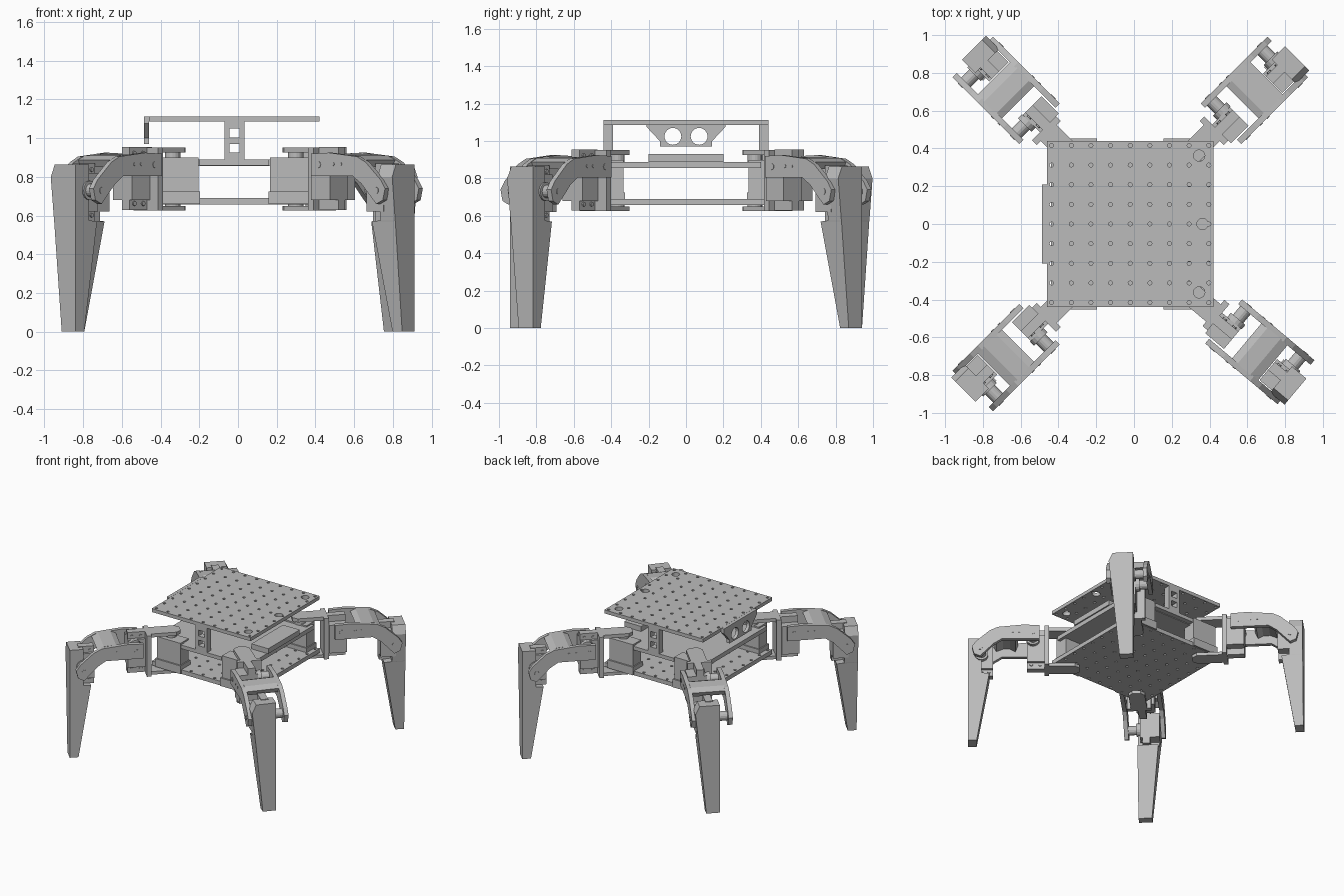
import bpy, bmesh, math
from mathutils import Matrix, Vector

if "Cube" in bpy.data.objects:
    bpy.data.objects.remove(bpy.data.objects["Cube"])

grey = bpy.data.materials.new("plain grey")
grey.use_nodes = True
GREY = (0.5, 0.5, 0.5, 1)
grey.diffuse_color = GREY
grey.node_tree.nodes["Principled BSDF"].inputs["Base Color"].default_value = GREY
CX = -0.02
FRAME = Matrix.Translation((CX, 0, 0))   # current part frame


def finish(name, bm):
    bmesh.ops.recalc_face_normals(bm, faces=bm.faces)
    mesh = bpy.data.meshes.new(name)
    bm.to_mesh(mesh)
    bm.free()
    mesh.materials.append(grey)
    ob = bpy.data.objects.new(name, mesh)
    bpy.context.collection.objects.link(ob)
    ob.matrix_world = FRAME
    return ob


def loft(name, rings):
    """Skin closed rings of equal length and cap both ends."""
    bm = bmesh.new()
    rows = [[bm.verts.new(p) for p in ring] for ring in rings]
    n = len(rows[0])
    for a, b in zip(rows, rows[1:]):
        for i in range(n):
            j = (i + 1) % n
            bm.faces.new((a[i], a[j], b[j], b[i]))
    bm.faces.new(rows[0])
    bm.faces.new(rows[-1])
    return finish(name, bm)


def prism(name, profile, y0, y1):
    """Extrude an x-z profile along y."""
    return loft(name, [[(x, y, z) for x, z in profile] for y in (y0, y1)])


def box(name, x0, x1, y0, y1, z0, z1):
    return prism(name, [(x0, z0), (x1, z0), (x1, z1), (x0, z1)], y0, y1)


def cylinders(name, centres, radius, depth, axis, sides=12):
    turn = Vector((0, 0, 1)).rotation_difference(Vector(axis)).to_matrix().to_4x4()
    bm = bmesh.new()
    for c in centres:
        bmesh.ops.create_cone(bm, cap_ends=True, segments=sides, radius1=radius, radius2=radius,
                              depth=depth, matrix=Matrix.Translation(c) @ turn)
    return finish(name, bm)


def cut(target, cutter):
    """Subtract the cutter, bake the result and drop the cutter."""
    mod = target.modifiers.new("cut", "BOOLEAN")
    mod.object = cutter
    mod.solver = "EXACT"
    cutter.hide_render = True
    bpy.context.view_layer.update()
    deps = bpy.context.evaluated_depsgraph_get()
    baked = bpy.data.meshes.new_from_object(target.evaluated_get(deps))
    target.modifiers.clear()
    target.data = baked
    bpy.data.objects.remove(cutter)


# Decks with a regular grid of through holes
def deck(name, z0, z1):
    plate = box(name, -0.44, 0.44, -0.44, 0.44, z0, z1)
    grid = [(i * 0.104, j * 0.104, z0) for i in range(-4, 5) for j in range(-4, 5)]
    cut(plate, cylinders("hole_cutter", grid, 0.011, 0.2, (0, 0, 1), 8))
    return plate


top_deck = deck("top_deck", 1.085, 1.113)
cut(top_deck, cylinders("large_hole_cutter",
                        [(0.365, 0.362, 1.1), (0.383, 0, 1.1), (0.365, -0.362, 1.1)],
                        0.03, 0.2, (0, 0, 1), 16))
deck("bottom_deck", 0.657, 0.69)
box("middle_deck", -0.42, 0.42, -0.40, 0.40, 0.855, 0.889)
box("electronics_box", 0.28, 0.43, -0.2, 0.2, 0.889, 0.93)

# Sensor bracket with two round openings
sensor = loft("sensor_bracket", [[(x, y, z) for y, z in
              [(-0.14, 0.97), (0.14, 0.97), (0.14, 1.0), (0.21, 1.075), (0.21, 1.113),
               (-0.21, 1.113), (-0.21, 1.075), (-0.14, 1.0)]] for x in (-0.466, -0.441)])
cut(sensor, cylinders("eye_cutter", [(-0.455, s * 0.07, 1.025) for s in (-1, 1)],
                      0.045, 0.1, (1, 0, 0), 24))

# Deck posts with square windows, and body servos at the four corners
for sy, side in ((-1, "front"), (1, "back")):
    ya, yb = sorted((sy * 0.39, sy * 0.44))
    for x in (-0.037, 0.04):
        box(f"{side}_post_rail", x - 0.0125, x + 0.0125, ya, yb, 0.889, 1.086)
    for z0, z1 in ((0.889, 0.925), (0.97, 1.003), (1.05, 1.086)):
        box(f"{side}_post_bar", -0.0245, 0.0275, ya, yb, z0, z1)
    box(f"{side}_post_foot", -0.18, 0.18, ya, yb, 0.86, 0.889)
    for sx in (-1, 1):
        xa, xb = sorted((sx * 0.185, sx * 0.395))
        ys = sorted((sy * 0.335, sy * 0.44))
        box("body_servo", xa, xb, ys[0], ys[1], 0.69, 0.90)
        yf = sorted((sy * 0.325, sy * 0.452))
        box("body_servo_flange", xa - 0.008, xb + 0.008, yf[0], yf[1], 0.66, 0.725)


def leg_servo(name, r0, r1, t0, t1, z0, z1, axle):
    """Servo standing upright: case, mounting ears, output shaft and screws."""
    box(name + "_case", r0, r1, t0, t1, z0 + 0.05, z1 - 0.05)
    for za, zb in ((z0, z0 + 0.065), (z1 - 0.065, z1)):
        box(name + "_ear", r0, r1, t1 - 0.075, t1 - 0.02, za, zb)
        cylinders(name + "_screws", [(r0 + f * (r1 - r0), t1 - 0.02, (za + zb) / 2)
                                     for f in (0.25, 0.75)], 0.012, 0.016, (0, 1, 0), 8)
    r, z = axle
    cylinders(name + "_collar", [(r, t1 + 0.015, z)], 0.05, 0.03, (0, 1, 0), 16)
    cylinders(name + "_shaft", [(r, t1 + 0.06, z)], 0.035, 0.12, (0, 1, 0), 16)


FEMUR = [(0.68, 0.805), (0.96, 0.805), (1.02, 0.765), (1.12, 0.66), (1.165, 0.68),
         (1.18, 0.74), (1.15, 0.785), (1.05, 0.875), (0.99, 0.905), (0.80, 0.925), (0.68, 0.92)]
BRIDGE = [(0.86, 0.85), (0.90, 0.872), (0.95, 0.872), (1.0, 0.85),
          (1.02, 0.888), (0.97, 0.91), (0.88, 0.916), (0.84, 0.9)]


def ring(r0, r1, t0, t1, z):
    return [(r0, t0, z), (r1, t0, z), (r1, t1, z), (r0, t1, z)]


def leg(prefix):
    """Leg pointing along local +x."""
    # Hip bracket clasping the body
    for z0, z1, part in ((0.925, 0.953, "top"), (0.625, 0.65, "bottom")):
        loft(f"{prefix}_hip_{part}_arm",
             [[(0.385, -0.03, z), (0.42, -0.06, z), (0.64, -0.06, z),
               (0.64, 0.06, z), (0.42, 0.06, z), (0.385, 0.03, z)] for z in (z0, z1)])
    box(prefix + "_hip_web", 0.61, 0.645, -0.09, 0.09, 0.625, 0.953)
    cylinders(prefix + "_hip_pivot", [(0.45, 0, 0.91), (0.45, 0, 0.655)], 0.04, 0.06, (0, 0, 1), 16)
    leg_servo(prefix + "_hip_servo", 0.645, 0.775, -0.11, 0.03, 0.63, 0.955, (0.73, 0.86))
    # Upper leg: two arched side plates and a curved bridge
    for s in (-1, 1):
        ya, yb = sorted((s * 0.12, s * 0.152))
        prism(prefix + "_upper_leg_plate", FEMUR, ya, yb)
        pins = [(0.73, s * 0.152, 0.863), (1.12, s * 0.152, 0.73)]
        cylinders(prefix + "_pivot_pins", pins, 0.017, 0.006, (0, 1, 0), 12)
        rivets = [(0.83, s * 0.152, 0.866), (0.88, s * 0.152, 0.866)]
        cylinders(prefix + "_rivets", rivets, 0.009, 0.006, (0, 1, 0), 8)
    prism(prefix + "_upper_leg_bridge", BRIDGE, -0.125, 0.125)
    # Knee servo and tapered lower leg, stepped back where the servo sits
    leg_servo(prefix + "_knee_servo", 1.025, 1.14, -0.115, 0.03, 0.57, 0.87, (1.11, 0.73))
    loft(prefix + "_lower_leg", [ring(1.145, 1.21, -0.05, 0.05, 0),
                                 ring(1.052, 1.21, -0.105, 0.05, 0.57),
                                 ring(1.11, 1.21, -0.106, 0.05, 0.575),
                                 ring(1.11, 1.21, -0.13, 0.05, 0.80),
                                 ring(1.11, 1.21, -0.10, 0.05, 0.865)])


# Four legs on the diagonals; one is swung slightly about its hip
PIVOT = Matrix.Translation((0.45, 0, 0))
for prefix, angle, sy, swing in (("front_left", -45, -1, 5), ("back_left", 45, 1, 0),
                                 ("back_right", 135, 1, 0), ("front_right", 225, -1, 0)):
    FRAME = (Matrix.Translation((CX, sy * 0.05, 0)) @ Matrix.Rotation(math.radians(angle), 4, "Z")
             @ PIVOT @ Matrix.Rotation(math.radians(swing), 4, "Z") @ PIVOT.inverted())
    leg(prefix)
